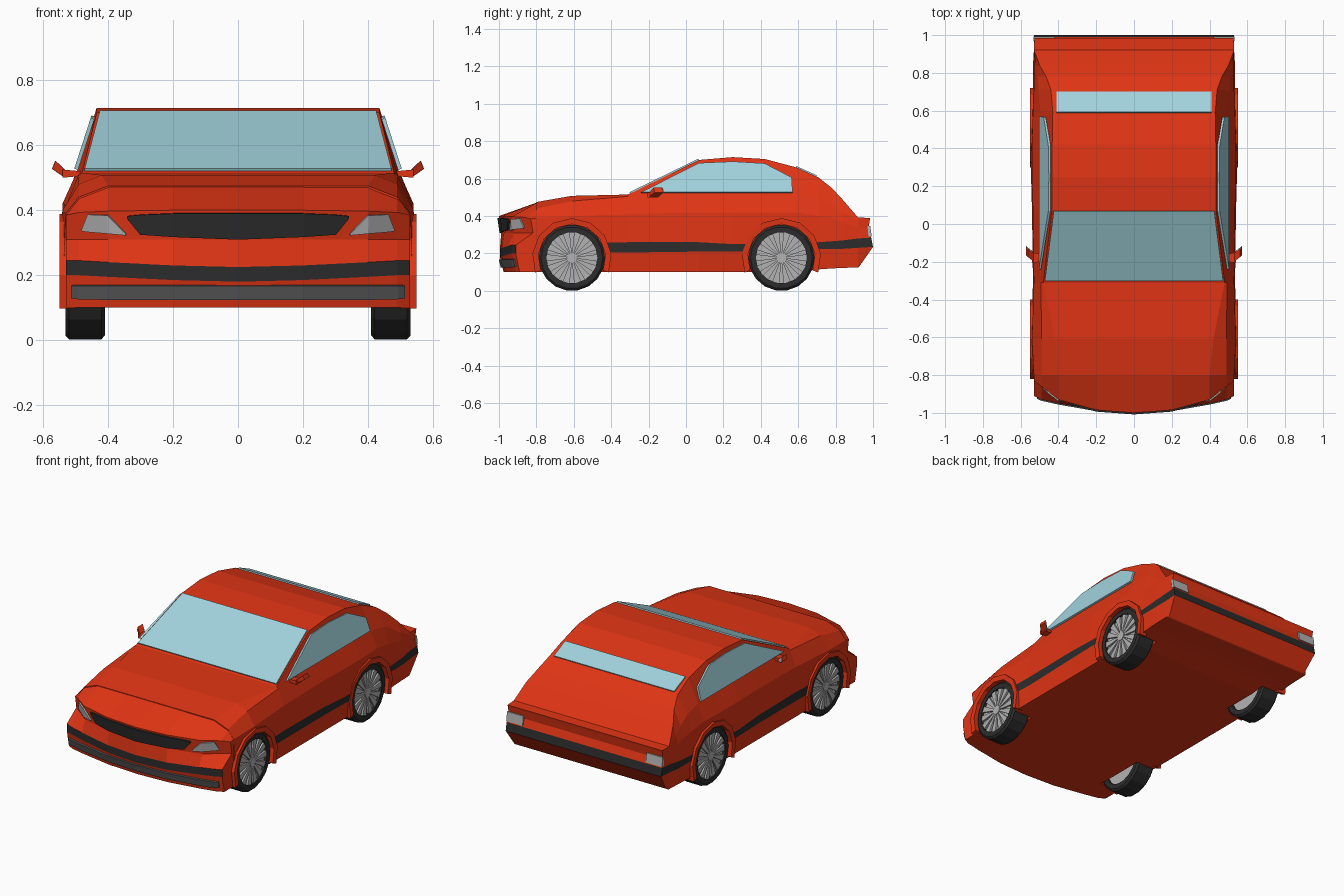
import bpy, bmesh
from math import sin, cos, pi, radians
from mathutils import Vector

if "Cube" in bpy.data.objects:
    bpy.data.objects.remove(bpy.data.objects["Cube"])


def material(name, rgb):
    m = bpy.data.materials.new(name)
    m.diffuse_color = (*rgb, 1)
    m.use_nodes = True
    m.node_tree.nodes["Principled BSDF"].inputs["Base Color"].default_value = m.diffuse_color
    return m


RED = material("red_paint", (0.75, 0.035, 0.007))
TRIM = material("black_trim", (0.025, 0.025, 0.025))
GLASS = material("glass", (0.36, 0.65, 0.72))
DARK = material("dark_grey", (0.10, 0.10, 0.10))
SILVER = material("silver", (0.45, 0.45, 0.45))


def mesh(name, verts, faces, mats, trim=(), solid=0):
    me = bpy.data.meshes.new(name)
    bm = bmesh.new()
    vs = [bm.verts.new(v) for v in verts]
    for i, f in enumerate(faces):
        bm.faces.new([vs[k] for k in f]).material_index = int(i in trim)
    bmesh.ops.recalc_face_normals(bm, faces=bm.faces)
    bm.to_mesh(me)
    bm.free()
    for m in mats:
        me.materials.append(m)
    ob = bpy.data.objects.new(name, me)
    bpy.context.collection.objects.link(ob)
    if solid:
        mod = ob.modifiers.new("thickness", "SOLIDIFY")
        mod.thickness, mod.offset = solid, 0
    return ob


def loft(name, rings, mats, trim_rows=(), caps=True):
    """Joins closed rings of points; trim_rows get the second material."""
    n = len(rings[0])
    faces, trim = [], set()
    for s in range(len(rings) - 1):
        for i in range(n):
            j = (i + 1) % n
            if i in trim_rows:
                trim.add(len(faces))
            faces.append((s*n + i, s*n + j, (s+1)*n + j, (s+1)*n + i))
    if caps == "rows":      # caps of quads running side to side
        for s in (0, len(rings) - 1):
            for i in range(n // 2 - 1):
                if i in trim_rows:
                    trim.add(len(faces))
                faces.append((s*n + i, s*n + i + 1, s*n + n - 2 - i, s*n + n - 1 - i))
    elif caps:
        faces += [tuple(range(n)), tuple(range((len(rings)-1)*n, len(rings)*n))]
    return mesh(name, [p for r in rings for p in r], faces, mats, trim)


def prism(name, a, b, mat):
    return loft(name, [a, b], [mat])


def lathe(name, profile, y, side, mat, n=18, closed=True):
    """Turns an (r, x) profile around the axle at (y, 0.177)."""
    rings = [[(side*x, y + r*cos(2*pi*k/n), 0.177 + r*sin(2*pi*k/n))
              for k in range(n)] for r, x in profile]
    if closed:
        rings.append(rings[0])
    return loft(name, rings, [mat], caps=not closed)


# body: stations along y, rows from sill to roof edge (x, z)
def station(y, sill, lo, hi, w, shoulder, belt, top):
    return [(x, y, z) for x, z in
            ((.525, sill), (w, lo), (w, hi), shoulder, belt, top)]


stations = [
    station(-.80, .10, .20, .25, .535, (.53, .39), (.49, .44), (.40, .475)),
    station(-.61, .10, .21, .255, .545, (.54, .40), (.49, .48), (.42, .508)),
    station(-.31, .10, .205, .26, .535, (.53, .41), (.492, .505), (.48, .515)),
    station(.07, .10, .21, .26, .54, (.535, .42), (.495, .52), (.435, .70)),
    station(.25, .10, .21, .25, .545, (.54, .42), (.495, .52), (.435, .715)),
    station(.42, .10, .21, .25, .545, (.54, .42), (.495, .52), (.433, .705)),
    station(.59, .10, .215, .255, .54, (.535, .42), (.495, .52), (.43, .66)),
    station(.71, .115, .225, .26, .535, (.53, .40), (.505, .50), (.44, .605)),
    station(.78, .12, .225, .265, .535, (.53, .39), (.51, .46), (.465, .55)),
    station(.84, .123, .225, .27, .535, (.53, .37), (.52, .42), (.50, .485)),
    station(.92, .125, .23, .28, .53, (.53, .34), (.53, .375), (.53, .392)),
    [(.51, .925, .128), (.53, 1, .235), (.53, .99, .285),
     (.525, .975, .33), (.527, .982, .375), (.527, .985, .39)],
]
rings = [r + [(-x, y, z) for x, y, z in reversed(r)] for r in stations]
body = loft("body", rings, [RED, TRIM], trim_rows=(1, 9), caps="rows")

# wheel wells cut out of the body
for y in (-.61, .51):
    for side in (-1, 1):
        cutter = lathe("well_cutter", [(.182, .40), (.182, .65)], y, side, RED, closed=False)
        mod = body.modifiers.new("well", "BOOLEAN")
        mod.operation, mod.object, mod.solver = "DIFFERENCE", cutter, "EXACT"
        bpy.context.view_layer.objects.active = body
        bpy.ops.object.modifier_apply(modifier=mod.name)
        bpy.data.objects.remove(cutter)

# nose: columns across x  (x, hood z, lip z, upper y, lower y, stripe z)
cols = [(0, .475, .40, -1.0, -.995, .18), (.2, .475, .40, -.985, -.985, .185),
        (.40, .475, .397, -.93, -.95, .195), (.49, .44, .393, -.86, -.93, .20),
        (.53, .39, .385, -.83, -.91, .20)]


def column(s, x, hood, lip, yu, yl, zs):
    pts = ((-.79, .10), (-.79, hood), (yu, lip), (yu + .012, .31),
           (yl, zs + .045), (yl, zs), (yl + .02, .10))
    return [(s*x, y, z) for y, z in pts]


loft("nose", [column(-1, *c) for c in cols[:0:-1]] + [column(1, *c) for c in cols],
     [RED, TRIM], trim_rows=(4,))


def nose_y(x, z):
    x = abs(x)
    for a, b in zip(cols, cols[1:]):
        if x <= b[0]:
            t = (x - a[0]) / (b[0] - a[0])
            if z > .25:
                return a[3] + t*(b[3] - a[3]) + .012*(.395 - z)/.085
            return a[4] + t*(b[4] - a[4]) + .02*(.18 - z)/.08


def nose_strip(name, pts, mat):
    """Panel lying on the nose, from (x, low z, high z) points."""
    v = [(x, nose_y(x, z) - .004, z) for x, a, b in pts for z in (a, b)]
    f = [(2*i, 2*i + 2, 2*i + 3, 2*i + 1) for i in range(len(pts) - 1)]
    mesh(name, v, f, [mat], solid=.01)


def both(half):
    return [(-x, a, b) for x, a, b in half[:0:-1]] + half


nose_strip("grille", both([(0, .31, .39), (.2, .318, .39), (.30, .325, .386), (.34, .374, .382)]), TRIM)
nose_strip("lower_grille", both([(0, .125, .168), (.2, .125, .168), (.40, .125, .168),
                                 (.49, .127, .168), (.512, .13, .168)]), DARK)
for s in (-1, 1):
    nose_strip("headlight", [(s*x, a, b) for x, a, b in
               ((.345, .323, .328), (.40, .328, .384), (.46, .333, .387), (.478, .336, .342))], SILVER)

# windscreen and rear window
for name, (w0, y0, z0), (w1, y1, z1) in (
        ("windscreen", (.472, -.30, .524), (.425, .068, .703)),
        ("rear_window", (.41, .59, .663), (.41, .70, .613))):
    mesh(name, [(-w0, y0, z0), (w0, y0, z0), (w1, y1, z1), (-w1, y1, z1)],
         [(0, 1, 2, 3)], [GLASS], solid=.008)

for s in (-1, 1):
    # side window
    outline = [(-.24, .526), (.07, .682), (.25, .69), (.42, .68), (.565, .605), (.57, .526)]
    mesh("side_window", [(s*(.5 - (z - .52)/3.1), y, z) for y, z in outline],
         [tuple(range(6))], [GLASS], solid=.012)
    # door mirror with its glass
    shell = [(.535, .502), (.572, .527), (.562, .552), (.53, .522)]
    prism("mirror", [(s*x, -.20 + (x - .53)*.8, z) for x, z in shell],
          [(s*x, -.155 + (x - .53)*.8, z) for x, z in shell], RED)
    prism("mirror_arm", [(s*.485, y, z) for y, z in ((-.20, .505), (-.16, .505), (-.16, .52), (-.20, .52))],
          [(s*.54, y, z) for y, z in ((-.205, .50), (-.15, .50), (-.15, .525), (-.205, .525))], RED)
    mesh("mirror_glass", [(s*x, -.152 + (x - .53)*.8, z) for x, z in shell],
         [(0, 1, 2, 3)], [GLASS], solid=.003)
    # tail light
    lamp = [(.975, .292), (.993, .292), (.985, .348), (.97, .348)]
    prism("tail_light", [(s*.42, y, z) for y, z in lamp],
          [(s*.531, y, z) for y, z in lamp], SILVER)

    for y, end in ((-.61, "front"), (.51, "rear")):
        # wheel arch lip
        arc = []
        for k in range(9):
            a = radians(-22 + 224*k/8)
            arc.append([(s*x, y + r*cos(a), .177 + r*sin(a)) for r, x in
                        ((.18, .50), (.18, .548), (.212, .55), (.212, .50))])
        loft(end + "_arch", arc, [RED])
        # tyre, rim, spokes and hub
        lathe(end + "_tyre", [(.136, .41), (.165, .41), (.177, .42), (.177, .52),
                              (.165, .531), (.136, .531)], y, s, TRIM)
        lathe(end + "_rim", [(.138, .43), (.138, .515)], y, s, SILVER, closed=False)
        lathe(end + "_hub", [(.028, .50), (.028, .53)], y, s, SILVER, 12, closed=False)
        for k in range(14):
            a = 2*pi*k/14
            d, t = Vector((0, cos(a), sin(a))), Vector((0, -sin(a), cos(a)))
            c = Vector((0, y, .177))
            ends = []
            for r, w in ((.02, .004), (.137, .019)):
                ends.append([c + d*r + t*u + Vector((s*x, 0, 0)) for u, x in
                             ((-w, .51), (w, .51), (w, .526), (-w, .526))])
            prism(end + "_spoke", *ends, SILVER)
